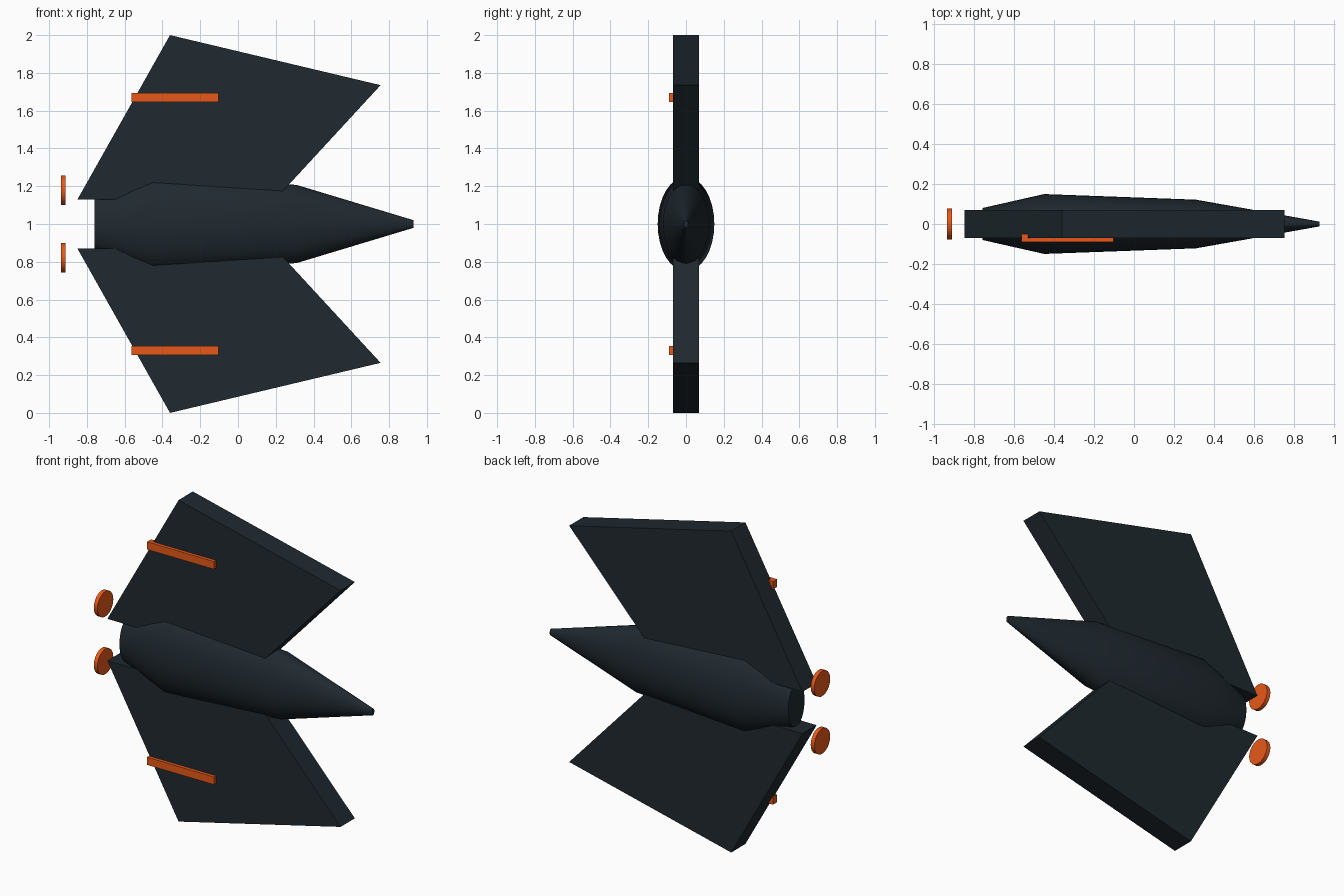
import bpy, bmesh, math

if "Cube" in bpy.data.objects:
    bpy.data.objects.remove(bpy.data.objects["Cube"])


def material(name, rgb):
    m = bpy.data.materials.new(name)
    m.diffuse_color = (*rgb, 1)
    m.use_nodes = True
    m.node_tree.nodes["Principled BSDF"].inputs["Base Color"].default_value = m.diffuse_color
    return m


DARK = material("dark_hull", (0.014, 0.022, 0.029))
ORANGE = material("orange_glow", (0.8, 0.1, 0.01))


def finish(name, bm, mat, smooth=False):
    bmesh.ops.recalc_face_normals(bm, faces=bm.faces)
    mesh = bpy.data.meshes.new(name)
    bm.to_mesh(mesh)
    bm.free()
    mesh.materials.append(mat)
    obj = bpy.data.objects.new(name, mesh)
    bpy.context.collection.objects.link(obj)
    if smooth:
        bpy.ops.object.select_all(action='DESELECT')
        obj.select_set(True)
        bpy.context.view_layer.objects.active = obj
        bpy.ops.object.shade_smooth_by_angle(angle=math.radians(30))
    return obj


def loft(name, sections, mat, sides=32, z=1.0):
    """Elliptical rings (x, y radius, z radius) joined along x, with capped ends."""
    bm = bmesh.new()
    rings = []
    for x, ry, rz in sections:
        angles = [2 * math.pi * i / sides for i in range(sides)]
        rings.append([bm.verts.new((x, ry * math.cos(a), z + rz * math.sin(a))) for a in angles])
    for a, b in zip(rings, rings[1:]):
        for i in range(sides):
            j = (i + 1) % sides
            bm.faces.new((a[i], a[j], b[j], b[i]))
    bm.faces.new(rings[0])
    bm.faces.new(rings[-1])
    return finish(name, bm, mat, True)


def slab(name, outline, y0, y1, mat):
    """An x-z outline extruded from y0 to y1."""
    bm = bmesh.new()
    face = bm.faces.new([bm.verts.new((x, y0, z)) for x, z in outline])
    out = bmesh.ops.extrude_face_region(bm, geom=[face])
    for v in out["geom"]:
        if isinstance(v, bmesh.types.BMVert):
            v.co.y = y1
    return finish(name, bm, mat)


# Tapered fuselage
loft("fuselage", [(-0.76, 0.08, 0.136), (-0.45, 0.15, 0.25),
                  (0.31, 0.122, 0.207), (0.93, 0.012, 0.02)], DARK)

# Forward-swept wings, wing stripes and engine discs, mirrored about z = 1
for side, s in (("upper", 1), ("lower", -1)):
    wing = [(-0.85, 0.13), (-0.36, 1.0), (0.755, 0.735), (0.197, 0.13)]
    slab(side + "_wing", [(x, 1 + s * h) for x, h in wing], -0.07, 0.07, DARK)
    stripe = [(-0.563, 0.646), (-0.563, 0.694), (-0.103, 0.694), (-0.103, 0.646)]
    slab(side + "_wing_stripe", [(x, 1 + s * h) for x, h in stripe], -0.09, -0.05, ORANGE)
    loft(side + "_engine_disc", [(-0.938, 0.078, 0.078), (-0.913, 0.078, 0.078)],
         ORANGE, z=1 + s * 0.179)
